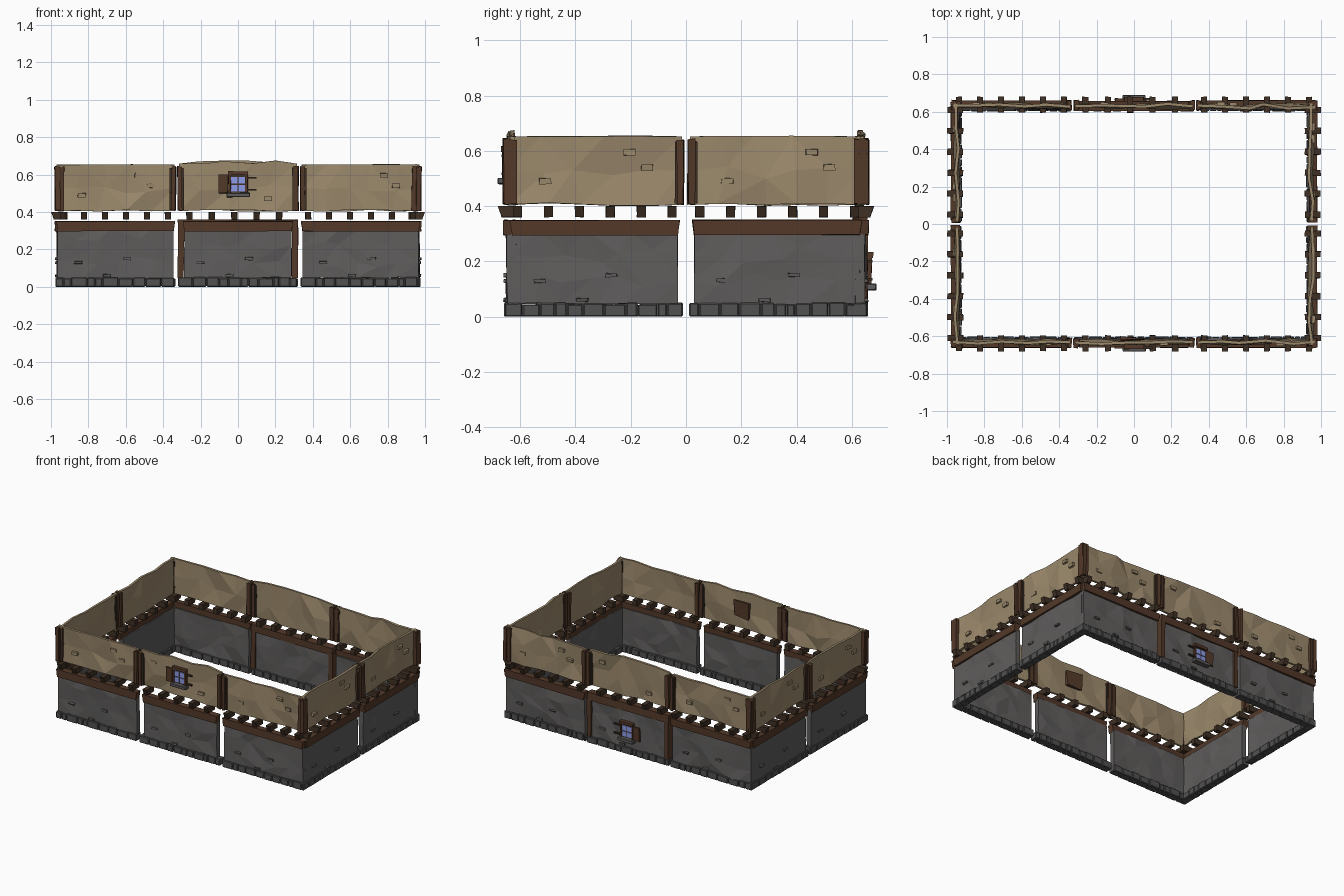
import bpy, bmesh, math, random
from mathutils import Matrix, Vector

random.seed(4)
old = bpy.data.objects.get("Cube")
if old:
    bpy.data.objects.remove(old)


def material(name, rgb):
    m = bpy.data.materials.new(name)
    m.use_nodes = True
    m.diffuse_color = (*rgb, 1)
    m.node_tree.nodes["Principled BSDF"].inputs["Base Color"].default_value = (*rgb, 1)
    return m


PLASTER = material("tan plaster", (0.33, 0.25, 0.15))
STONE = material("grey stone", (0.115, 0.11, 0.108))
FOOTING = material("dark grey stone", (0.085, 0.083, 0.083))
WOOD = material("brown wood", (0.085, 0.04, 0.022))
DARK = material("dark wood", (0.05, 0.03, 0.018))
GLASS = material("blue glass", (0.27, 0.33, 0.8))


def finish(bm, name, mat, place):
    bmesh.ops.recalc_face_normals(bm, faces=bm.faces)
    mesh = bpy.data.meshes.new(name)
    bm.to_mesh(mesh)
    bm.free()
    mesh.materials.append(mat)
    ob = bpy.data.objects.new(name, mesh)
    ob.matrix_world = place
    bpy.context.collection.objects.link(ob)
    return ob


def boxes(name, mat, place, items, rough=0.0, bevel=0.0):
    """One object made of boxes given as (centre, size), with hand-hewn corners."""
    bm = bmesh.new()
    for centre, size in items:
        new = bmesh.ops.create_cube(bm, size=1)["verts"]
        for v in new:
            shake = Vector([random.uniform(-rough, rough) for _ in range(3)])
            v.co = Vector(centre) + Vector([a * b for a, b in zip(v.co, size)]) + shake
    ob = finish(bm, name, mat, place)
    if bevel:
        mod = ob.modifiers.new("worn edges", "BEVEL")
        mod.width, mod.segments = bevel, 1
    return ob


def slab(name, mat, place, length, z0, z1, thick, cols, rows, bulge, wave):
    """Uneven wall sheet with flat triangular facets."""
    bm = bmesh.new()
    bmesh.ops.create_grid(bm, x_segments=cols, y_segments=rows, size=0.5)
    for v in bm.verts:
        u, t = v.co.x, v.co.y + 0.5
        inner = abs(u) < 0.49
        lift = 0.0
        if inner and t > 0.99:
            lift = random.uniform(0, wave)
        elif inner and t < 0.01:
            lift = random.uniform(-0.004, 0.008)
        elif inner:
            lift = random.uniform(-0.03, 0.03)
        slide = random.uniform(-0.03, 0.03) if inner else 0
        depth = random.uniform(-bulge, bulge) * (1 if inner else 0.4)
        v.co = (u * length + slide, depth, z0 + t * (z1 - z0) + lift)
    bmesh.ops.triangulate(bm, faces=bm.faces)
    ob = finish(bm, name, mat, place)
    mod = ob.modifiers.new("thickness", "SOLIDIFY")
    mod.thickness, mod.offset = thick, 0
    return ob


def footing(name, place, length):
    # row of uneven stones
    items, x = [], -length / 2
    while x < length / 2 - 0.01:
        w = min(random.uniform(0.03, 0.09), length / 2 - x)
        h = random.uniform(0.044, 0.052)
        items.append(((x + w / 2, 0, h / 2), (w - 0.003, random.uniform(0.05, 0.058), h)))
        x += w
    boxes(name, FOOTING, place, items, 0, 0.004)


def window(name, place, z, face, flip):
    # panes, frame, open shutter, hinges and sill, all set on the wall face
    s = -1 if flip else 1
    boxes(name + "_backing", DARK, place, [((0, face, z), (0.09, 0.012, 0.1))])
    panes = [((i * 0.021, face - 0.008, z - 0.005 + k * 0.021), (0.035, 0.006, 0.035))
             for i in (-1, 1) for k in (-1, 1)]
    boxes(name + "_panes", GLASS, place, panes)
    boxes(name + "_frame", WOOD, place, [
        ((0, face - 0.008, z + 0.055), (0.105, 0.026, 0.02)),
        ((-0.046, face - 0.006, z), (0.012, 0.02, 0.1)),
        ((0.046, face - 0.006, z), (0.012, 0.02, 0.1))], 0.002)
    boxes(name + "_shutter", WOOD, place,
          [((s * -0.077, face - 0.01, z - 0.003), (0.05, 0.012, 0.095))], 0.003)
    boxes(name + "_hinges", DARK, place,
          [((s * 0.075, face - 0.012, z + d), (0.05, 0.014, 0.009)) for d in (-0.035, 0.03)])
    boxes(name + "_sill", STONE, place,
          [((0, face - 0.015, z - 0.062), (0.125, 0.035, 0.024))], 0.002, 0.003)


# Wall modules: name, along-wall offset, half width of the lower panel
LONG = [("end_a", -0.655, 0.31), ("middle", 0.0, 0.287), ("end_b", 0.655, 0.31)]
SHORT = [("end_a", -0.33, 0.3), ("end_b", 0.33, 0.3)]
SIDES = [("front", 0, 0.63, LONG), ("left", 90, 0.948, SHORT),
         ("back", 180, 0.63, LONG), ("right", -90, 0.948, SHORT)]

for side, angle, distance, modules in SIDES:
    turn = Matrix.Rotation(math.radians(angle), 4, "Z")
    for part, offset, half in modules:
        place = turn @ Matrix.Translation((offset, -distance, 0))
        tag = side + "_" + part
        middle = part == "middle"
        timber = middle and side == "back"

        # lower storey
        reach = 0.32 if modules is SHORT else 0.322
        footing(tag + "_footing", place, 2 * reach)
        slab(tag + "_stone_wall", STONE, place, 2 * half, 0.045, 0.31, 0.035, 6, 3, 0.007, 0.004)
        boxes(tag + "_stone_chips", STONE, place,
              [((x, -0.022, z), (0.042, 0.014, 0.013))
               for x, z in ((-0.2, 0.13), (0.06, 0.15), (-0.045, 0.06))], 0.003)
        if timber:
            boxes(tag + "_timber_frame", WOOD, place,
                  [((0, 0, 0.332), (0.64, 0.055, 0.05))] +
                  [((s * 0.305, 0, 0.18), (0.032, 0.055, 0.27)) for s in (-1, 1)], 0.003)
            window("lower_window", place, 0.17, -0.026, True)
        else:
            beam = boxes(tag + "_top_beam", WOOD, place,
                         [((0, -0.01, 0.323), (2 * half, 0.042, 0.054))], 0.002)
            for v in beam.data.vertices:
                if v.co.z > 0.323:
                    v.co.x *= 1.025

        # joist ends between the storeys
        if middle:
            spots = [-0.26 + 0.12 * i for i in range(5)]
            if side == "back":
                spots = [-x for x in spots]
        else:
            spots = [(i - 2.5) * 0.112 for i in range(6)]
        joists = boxes(tag + "_joists", DARK, place,
                       [((x, -0.008, 0.38), (0.032, 0.085, 0.04)) for x in spots], 0.001)
        for v in joists.data.vertices:
            if v.co.y < -0.03 and v.co.z < 0.38:
                v.co.y += 0.014

        # upper storey
        slab(tag + "_plaster_wall", PLASTER, place, 0.63, 0.405,
             0.658 if middle else 0.652, 0.016, 5, 2, 0.013, 0.018 if middle else 0.003)
        boxes(tag + "_posts", WOOD, place,
              [((s * 0.31, -0.006, 0.525), (0.024, 0.05, 0.235)) for s in (-1, 1)], 0.004)
        boxes(tag + "_post_battens", DARK, place,
              [((s * 0.296, -0.004, 0.522), (0.012, 0.036, 0.225)) for s in (-1, 1)], 0.002)
        bricks = [(-0.21, 0.595), (0.16, 0.47)] if middle else \
                 [(-0.18, 0.49), (0.125, 0.595), (0.19, 0.54)]
        boxes(tag + "_bare_bricks", PLASTER, place,
              [((x, -0.012, z), (0.042, 0.016, 0.022)) for x, z in bricks], 0.002)
        if middle and side == "front":
            window("upper_window", place, 0.553, -0.018, False)
            boxes("upper_window_inner_board", WOOD, place,
                  [((-0.01, 0.016, 0.55), (0.12, 0.014, 0.11))], 0.008)
